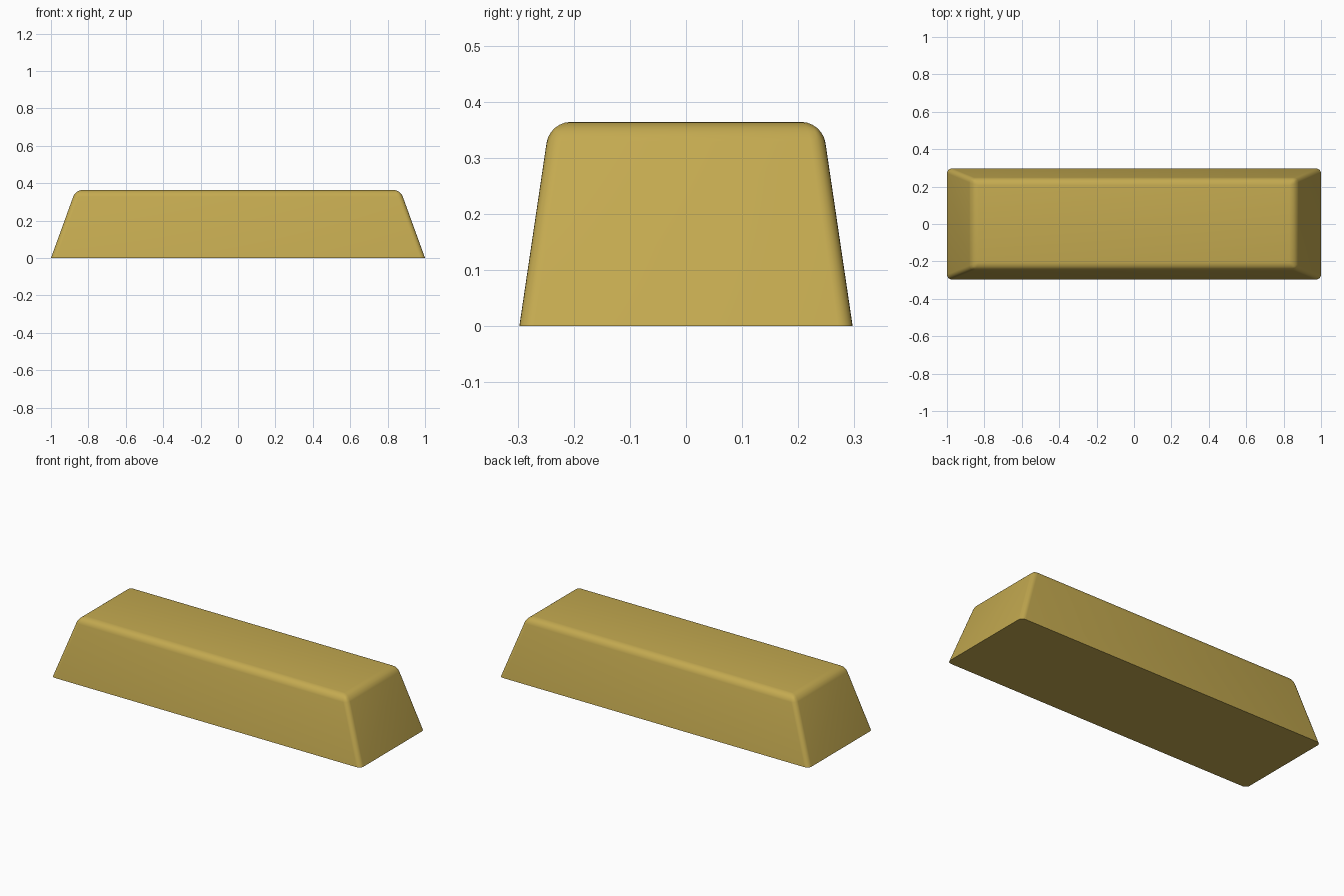
import bpy, bmesh

if "Cube" in bpy.data.objects:
    bpy.data.objects.remove(bpy.data.objects["Cube"])

H = 0.364
bm = bmesh.new()

# Tapered block: wide base, narrower top
def ring(x, y, z):
    return [bm.verts.new(p) for p in ((-x, -y, z), (x, -y, z), (x, y, z), (-x, y, z))]

base = ring(1.0, 0.297, 0.0)
top = ring(0.868, 0.243, H)
bm.faces.new(base[::-1])
bm.faces.new(top)
for i in range(4):
    j = (i + 1) % 4
    bm.faces.new((base[i], base[j], top[j], top[i]))

# Round the top rim fully and the corner edges less; keep the base sharp
weight = bm.edges.layers.float.new("bevel_weight_edge")
for e in bm.edges:
    zs = [v.co.z for v in e.verts]
    if min(zs) > 0.1:
        e[weight] = 1.0
    elif max(zs) > 0.1:
        e[weight] = 0.7

mesh = bpy.data.meshes.new("ingot_bar")
bm.to_mesh(mesh)
bm.free()
bar = bpy.data.objects.new("ingot_bar", mesh)
bpy.context.collection.objects.link(bar)

bev = bar.modifiers.new("rounded_edges", 'BEVEL')
bev.limit_method = 'WEIGHT'
bev.width = 0.037
bev.segments = 6

# Apply the rounding, then smooth shade
bpy.context.view_layer.objects.active = bar
bar.select_set(True)
bpy.ops.object.modifier_apply(modifier=bev.name)
bpy.ops.object.shade_smooth_by_angle(angle=0.6)

# Gold colour
gold = bpy.data.materials.new("gold")
gold.diffuse_color = (0.55, 0.40, 0.08, 1.0)
gold.use_nodes = True
gold.node_tree.nodes["Principled BSDF"].inputs["Base Color"].default_value = gold.diffuse_color
bar.data.materials.append(gold)
